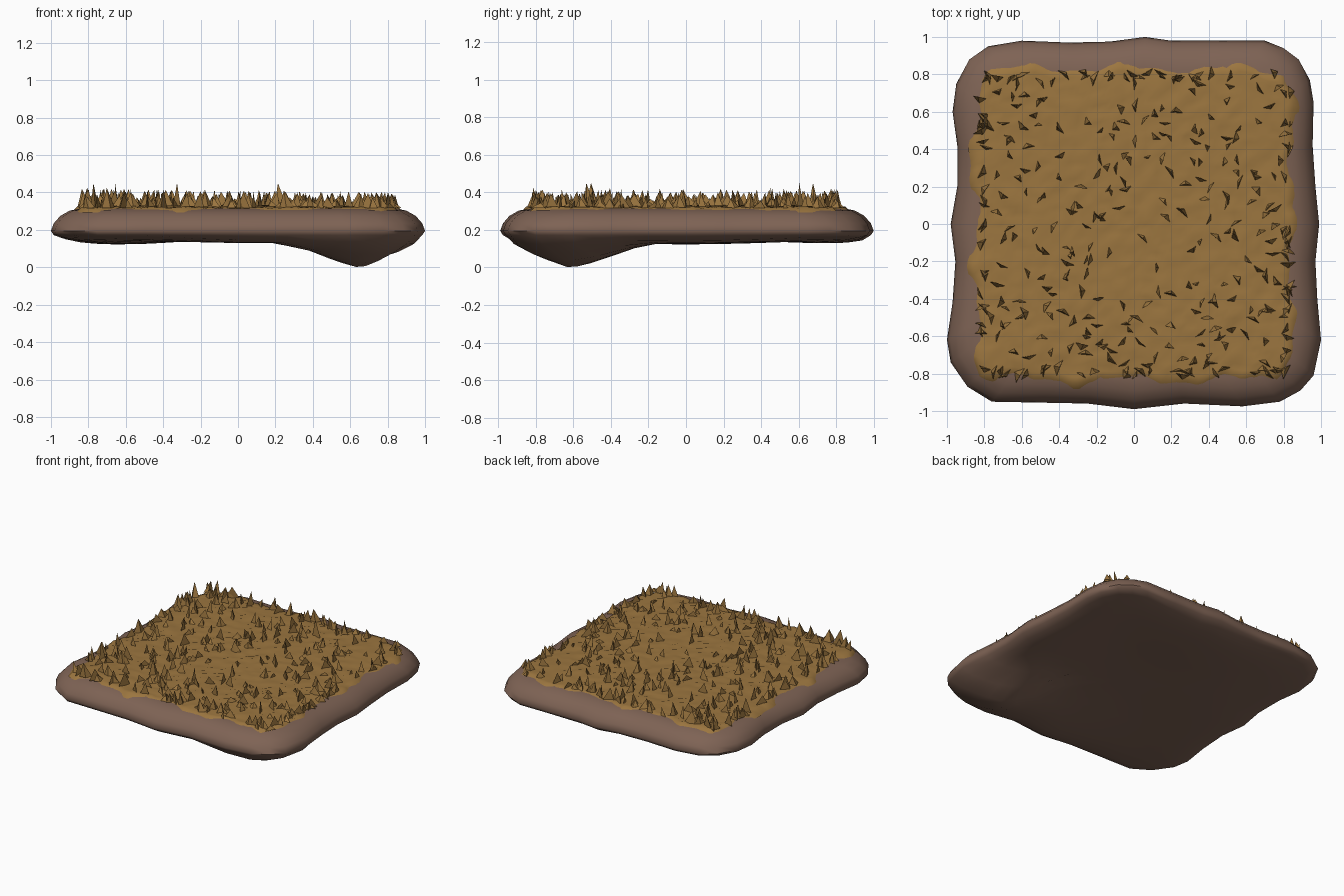
import bpy, bmesh, math, random
from mathutils import Vector

if "Cube" in bpy.data.objects:
    bpy.data.objects.remove(bpy.data.objects["Cube"])

random.seed(7)


def material(name, rgb):
    m = bpy.data.materials.new(name)
    m.diffuse_color = (*rgb, 1)
    m.use_nodes = True
    m.node_tree.nodes["Principled BSDF"].inputs["Base Color"].default_value = m.diffuse_color
    return m


def finish(bm, name, mat, angle):
    bmesh.ops.recalc_face_normals(bm, faces=bm.faces)
    me = bpy.data.meshes.new(name)
    bm.to_mesh(me)
    bm.free()
    ob = bpy.data.objects.new(name, me)
    bpy.context.collection.objects.link(ob)
    me.materials.append(mat)
    bpy.ops.object.select_all(action='DESELECT')
    ob.select_set(True)
    bpy.context.view_layer.objects.active = ob
    bpy.ops.object.shade_smooth_by_angle(angle=math.radians(angle))
    return ob


soil = material("soil brown", (0.21, 0.125, 0.09))
straw = material("dry grass", (0.33, 0.18, 0.05))

# Uneven rounded-square outline of the slab, seen from above
outline = [(-1, -.62), (-.98, -.74), (-.89, -.87), (-.76, -.95), (-.5, -.955), (-.25, -.96),
           (0, -.99), (.27, -.96), (.58, -.975), (.78, -.95), (.89, -.89), (.96, -.81),
           (1, -.62), (.98, -.4), (.97, -.2), (.99, 0), (.97, .2), (.955, .42), (.96, .65),
           (.94, .77), (.88, .88), (.8, .94), (.7, .98), (.45, .98), (.2, .98), (.06, 1),
           (-.13, .975), (-.35, .97), (-.6, .98), (-.78, .95), (-.88, .88), (-.95, .75),
           (-.97, .6), (-.945, .42), (-.945, .2), (-.98, 0), (-.955, -.2), (-.97, -.42)]


def underside(x, y, z):
    # gentle waves plus the pointed lump under the front right corner
    d = math.hypot((x - .64) / .36, (y + .6) / .40)
    waves = .012 * math.sin(4 * x + 1) * math.cos(3 * y)
    return max(0, z + waves * (d > 1) - .14 * max(0, 1.05 - max(d, .1)))


# Earth slab: rings of the outline from the top surface round to the underside
rings = [(.5, .315), (.84, .315), (.9, .303), (.95, .275), (.985, .235), (1, .195),
         (.985, .172), (.94, .155), (.86, .142), (.78, .137), (.71, .135), (.63, .135),
         (.53, .135), (.42, .137), (.28, .14), (.13, .14)]
bm = bmesh.new()
loops = []
for i, (s, z) in enumerate(rings):
    loops.append([bm.verts.new((x * s, y * s, underside(x * s, y * s, z) if i > 6 else z))
                  for x, y in outline])
n = len(outline)
for a, b in zip(loops, loops[1:]):
    for k in range(n):
        bm.faces.new((a[k], a[(k + 1) % n], b[(k + 1) % n], b[k]))
bm.faces.new(loops[0])
bm.faces.new(loops[-1])
finish(bm, "earth_slab", soil, 60)

# Grass sheet: a grid with a ragged edge that dips onto the slab
N = 56
bm = bmesh.new()


def ragged(t, p):
    return .018 * math.sin(9 * t + p) + .010 * math.sin(23 * t + 2 * p)


grid = []
for j in range(N + 1):
    row = []
    for i in range(N + 1):
        u, v = 2 * i / N - 1, 2 * j / N - 1
        e = max(abs(u), abs(v))
        x = u * (.865 + ragged(v, 1 if u > 0 else 4) - .05 * v ** 8)
        y = v * (.855 + ragged(u, 2 if v > 0 else 5) - .05 * u ** 8)
        if e == 1:
            z = .292
        else:
            z = .328 - .012 * e ** 6 + random.uniform(-.004, .006)
        row.append(bm.verts.new((x, y, z)))
    grid.append(row)
for j in range(N):
    for i in range(N):
        bm.faces.new((grid[j][i], grid[j][i + 1], grid[j + 1][i + 1], grid[j + 1][i]))
finish(bm, "grass_sheet", straw, 80)

# Grass tufts: thin pointed three-sided blades, denser round the border
bm = bmesh.new()


def tuft(x, y, h):
    a = random.uniform(0, math.tau)
    along, across = Vector((math.cos(a), math.sin(a), 0)), Vector((-math.sin(a), math.cos(a), 0))
    w, t = random.uniform(.028, .05), random.uniform(.012, .03)
    c = Vector((x, y, .318))
    base = [c + along * w, c - along * w * .9 + across * t * .4, c - across * t]
    tip = c + along * random.uniform(-.02, .02) + across * random.uniform(-.01, .01)
    tip.z = .33 + h
    vs = [bm.verts.new(p) for p in base]
    top = bm.verts.new(tip)
    for k in range(3):
        bm.faces.new((vs[k], vs[(k + 1) % 3], top))


for k in range(240):
    x, y = random.uniform(-.82, .84), random.uniform(-.8, .8)
    tuft(x, y, random.uniform(.025, .085) - .012 * x)
for side in range(4):
    for k in range(24):
        s = random.uniform(-.8, .8)
        r = random.uniform(.77, .81)
        x, y = [(s, -r), (s, r), (-r - .02, s), (r + .03, s)][side]
        tuft(x, y, random.uniform(.02, .085) - .015 * x)
for x, y in ((-.77, -.5), (-.65, .68), (-.33, -.52), (.23, .6)):
    tuft(x, y, .12)
finish(bm, "grass_tufts", straw, 50)
